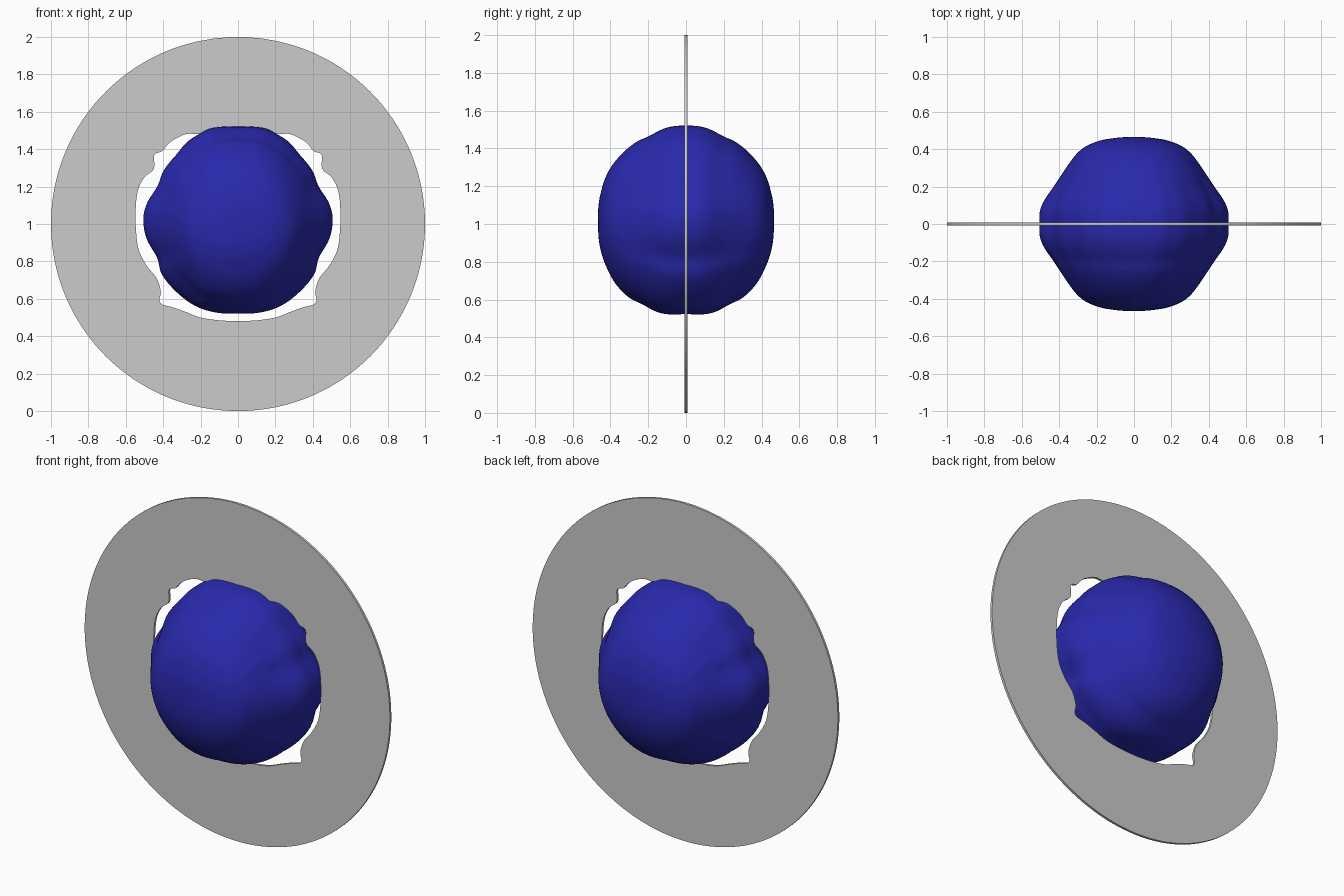
import bpy, bmesh
from math import sin, cos, pi, atan2, hypot, degrees
from mathutils import Matrix

if "Cube" in bpy.data.objects:
    bpy.data.objects.remove(bpy.data.objects["Cube"])


def curve(pts, t):
    """Smooth radius lookup through (angle, radius) points."""
    for i in range(len(pts) - 1):
        (a, p1), (b, p2) = pts[i], pts[i + 1]
        if t <= b:
            p0 = pts[max(i - 1, 0)][1]
            p3 = pts[min(i + 2, len(pts) - 1)][1]
            u = (t - a) / (b - a)
            return 0.5 * (2*p1 + (p2-p0)*u + (2*p0-5*p1+4*p2-p3)*u*u + (3*p1-p0-3*p2+p3)*u**3)
    return pts[-1][1]


def polar(pts):
    return [(degrees(atan2(b, a)), hypot(a, b)) for a, b in pts]


def finish(name, bm, mat=None):
    bmesh.ops.recalc_face_normals(bm, faces=bm.faces)
    me = bpy.data.meshes.new(name)
    bm.to_mesh(me)
    bm.free()
    ob = bpy.data.objects.new(name, me)
    bpy.context.collection.objects.link(ob)
    if mat:
        me.materials.append(mat)
    bpy.ops.object.select_all(action='DESELECT')
    ob.select_set(True)
    bpy.context.view_layer.objects.active = ob
    bpy.ops.object.shade_smooth_by_angle(angle=pi / 4)
    return ob


# Planet silhouettes, measured from the centre
rim = polar([(0, -.475), (.12, -.47), (.22, -.44), (.33, -.36), (.41, -.26), (.43, -.18), (.49, -.07),
             (.505, .03), (.49, .10), (.43, .20), (.40, .28), (.33, .37), (.27, .44), (.2, .485),
             (.15, .51), (0, .52)])
side = polar([(.465, 0), (.46, .1), (.44, .2), (.40, .28), (.29, .37), (.2, .43), (.08, .5), (0, .505)])
upper = polar([(.465, 0), (.45, .17), (.41, .28), (.33, .38), (.25, .44), (.2, .46), (.1, .505), (0, .515)])
lower = polar([(.465, 0), (.42, .23), (.37, .32), (.3, .39), (.23, .425), (.15, .465), (.1, .475), (0, .473)])

blue = bpy.data.materials.new("blue")
blue.diffuse_color = (0.022, 0.022, 0.42, 1)
blue.use_nodes = True
blue.node_tree.nodes["Principled BSDF"].inputs["Base Color"].default_value = blue.diffuse_color

# Planet: sphere pushed out to the measured radii, poles facing front and back
bm = bmesh.new()
bmesh.ops.create_uvsphere(bm, u_segments=128, v_segments=80, radius=1,
                          matrix=Matrix.Rotation(pi / 2, 4, 'X'))
for v in bm.verts:
    x, y, z = v.co.normalized()
    ring = hypot(x, z)
    tilt = degrees(atan2(ring, abs(y)))
    turn = atan2(z, abs(x))
    k = sin(turn) ** 2
    vert = upper if z > 0 else lower
    r = curve(side, tilt) * (1 - k) + curve(vert, tilt) * k
    edge = side[-1][1] * (1 - k) + vert[-1][1] * k
    r += (curve(rim, degrees(turn)) - edge) * ring ** 8
    v.co = (x * r, y * r, 1 + z * r)
finish("planet", bm, blue)

# Ring: thin disc with a ragged hole, mirrored left to right
hole = [(0, -.52), (.1, -.515), (.2, -.50), (.28, -.47), (.35, -.445), (.405, -.43), (.42, -.405), (.413, -.36),
        (.435, -.29), (.49, -.22), (.53, -.14), (.545, -.04), (.547, .08), (.535, .18), (.50, .25),
        (.45, .295), (.447, .37), (.405, .39), (.36, .44), (.28, .48), (.22, .48), (.18, .485), (0, .49)]
half = []
for i in range(len(hole) - 1):
    p0, p1 = hole[max(i - 1, 0)], hole[i]
    p2, p3 = hole[i + 1], hole[min(i + 2, len(hole) - 1)]
    for s in range(5):
        u = s / 5
        half.append(tuple(0.5 * (2*b + (c-a)*u + (2*a-5*b+4*c-d)*u*u + (3*b-a-3*c+d)*u**3)
                          for a, b, c, d in zip(p0, p1, p2, p3)))
half.append(hole[-1])
outline = half + [(-x, z) for x, z in half[-2:0:-1]]

T = 0.007
bm = bmesh.new()
loops = []
for y, outer in ((-T, False), (-T, True), (T, True), (T, False)):
    row = []
    for x, z in outline:
        if outer:
            a = atan2(z, x)
            x, z = cos(a), sin(a)
        row.append(bm.verts.new((x, y, 1 + z)))
    loops.append(row)
n = len(outline)
for j in range(4):
    a, b = loops[j], loops[(j + 1) % 4]
    for i in range(n):
        m = (i + 1) % n
        bm.faces.new((a[i], a[m], b[m], b[i]))
finish("ring", bm)
